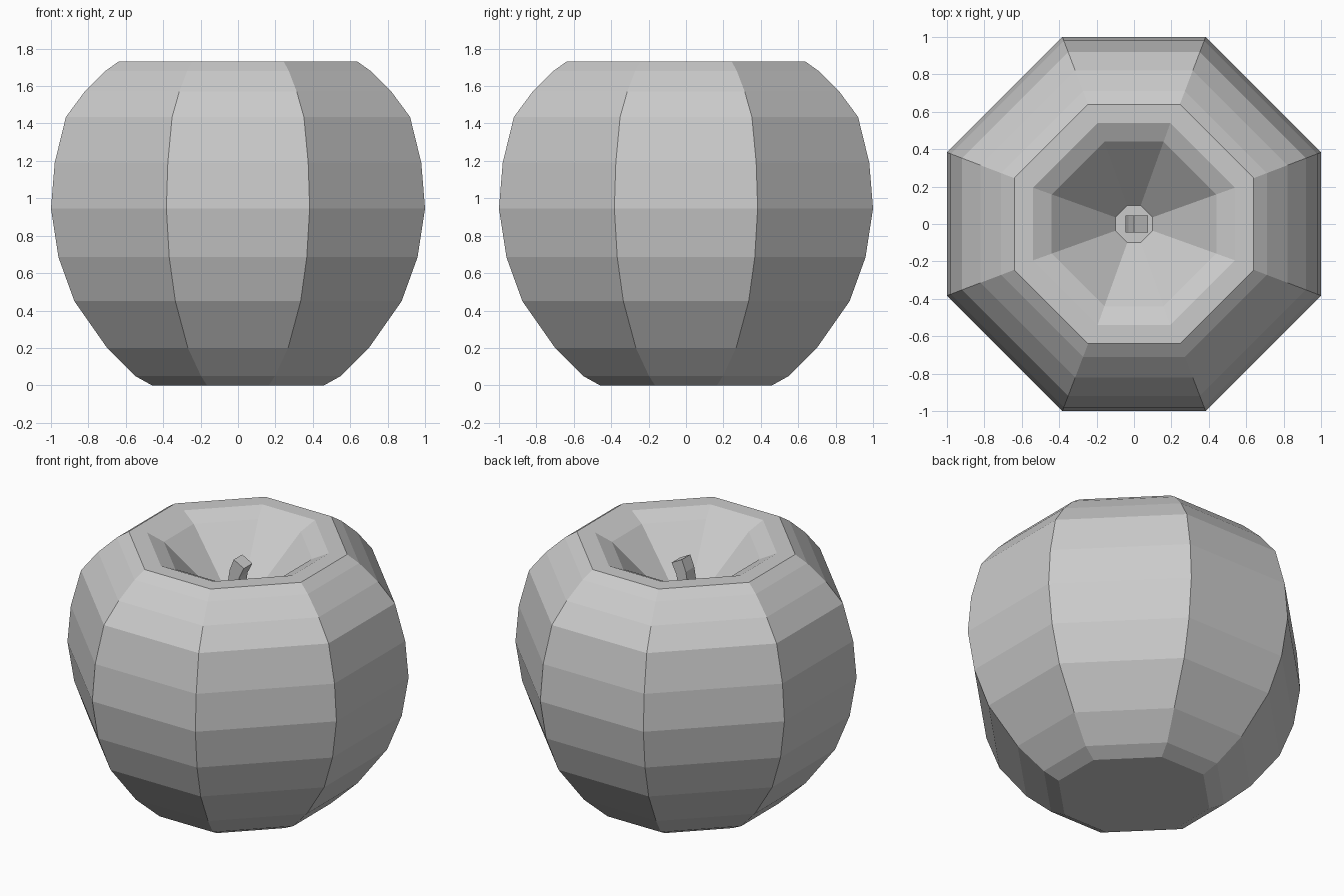
import bpy, bmesh

if "Cube" in bpy.data.objects:
    bpy.data.objects.remove(bpy.data.objects["Cube"])


def loft(name, rings):
    """Skin a list of closed rings and cap both ends."""
    bm = bmesh.new()
    loops = [[bm.verts.new(p) for p in ring] for ring in rings]
    n = len(rings[0])
    for a, b in zip(loops, loops[1:]):
        for i in range(n):
            j = (i + 1) % n
            bm.faces.new((a[i], a[j], b[j], b[i]))
    bm.faces.new(loops[0][::-1])
    bm.faces.new(loops[-1])
    bmesh.ops.recalc_face_normals(bm, faces=bm.faces)
    mesh = bpy.data.meshes.new(name)
    bm.to_mesh(mesh)
    bm.free()
    obj = bpy.data.objects.new(name, mesh)
    bpy.context.collection.objects.link(obj)
    return obj


def octagon(r, z):
    h = r * 0.383 if r > 0.6 else r * 0.36
    return [(r, -h, z), (r, h, z), (h, r, z), (-h, r, z),
            (-r, h, z), (-r, -h, z), (-h, -r, z), (h, -r, z)]


# Apple body: outside from base to rim, then down into the stem hollow
profile = [(0.46, 0), (0.55, 0.05), (0.70, 0.20), (0.875, 0.45),
           (0.96, 0.685), (1.0, 0.945), (0.98, 1.19), (0.92, 1.435),
           (0.82, 1.57), (0.71, 1.68), (0.64, 1.73),
           (0.54, 1.73), (0.44, 1.68), (0.10, 1.34)]
loft("apple_body", [octagon(r, z) for r, z in profile])

# Stem: square section leaning towards +x, given as left and right edges
stem = [((-0.045, 1.33), (0.035, 1.33)),
        ((-0.045, 1.47), (0.03, 1.46)),
        ((-0.03, 1.56), (0.04, 1.525)),
        ((0.0, 1.635), (0.075, 1.595))]
w = 0.045
loft("stem", [[(l[0], -w, l[1]), (r[0], -w, r[1]),
               (r[0], w, r[1]), (l[0], w, l[1])] for l, r in stem])
